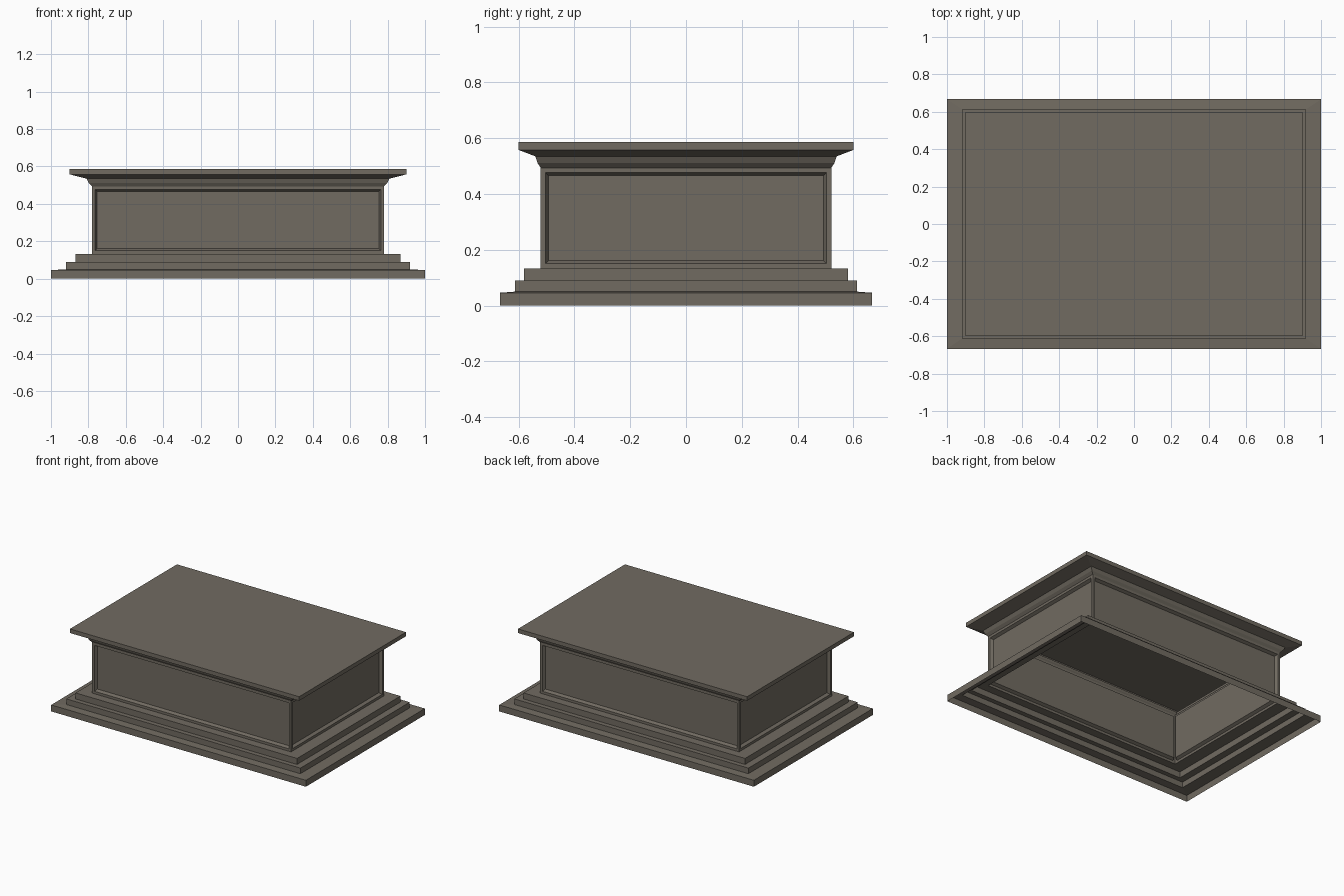
import bpy, bmesh

if "Cube" in bpy.data.objects:
    bpy.data.objects.remove(bpy.data.objects["Cube"])

ASPECT = 1.5  # length (x) to depth (y)

stone = bpy.data.materials.new("grey brown stone")
stone.diffuse_color = (0.165, 0.147, 0.120, 1)
stone.use_nodes = True
stone.node_tree.nodes["Principled BSDF"].inputs["Base Color"].default_value = stone.diffuse_color


def loft(name, profile, cap=False, panels=False):
    """Rectangular open shell from (half depth, height) points, bottom to top."""
    bm = bmesh.new()
    rings = [[bm.verts.new((sx * h * ASPECT, sy * h, z))
              for sx, sy in ((-1, -1), (1, -1), (1, 1), (-1, 1))]
             for h, z in profile]
    walls = []
    for low, high in zip(rings, rings[1:]):
        for i in range(4):
            j = (i + 1) % 4
            walls.append(bm.faces.new((low[i], low[j], high[j], high[i])))
    if cap:
        bm.faces.new(rings[-1])
    bm.normal_update()
    if panels:
        # flat margin, then a sloped recess
        bmesh.ops.inset_individual(bm, faces=walls, thickness=0.025)
        bmesh.ops.inset_individual(bm, faces=walls, thickness=0.015, depth=-0.02)
    mesh = bpy.data.meshes.new(name)
    bm.to_mesh(mesh)
    bm.free()
    mesh.materials.append(stone)
    obj = bpy.data.objects.new(name, mesh)
    bpy.context.collection.objects.link(obj)
    return obj


# three-step plinth, hollow underneath
loft("stepped_base", [(0.667, 0), (0.667, 0.046), (0.613, 0.05), (0.613, 0.09),
                      (0.58, 0.09), (0.58, 0.133), (0.521, 0.133)])
# body with a recessed panel on each side
loft("panelled_body", [(0.521, 0.133), (0.521, 0.494)], panels=True)
# moulding flaring out below the top
loft("cornice", [(0.521, 0.494), (0.532, 0.511), (0.54, 0.535), (0.60, 0.558)])
# top slab
loft("top_slab", [(0.60, 0.558), (0.60, 0.587)], cap=True)
